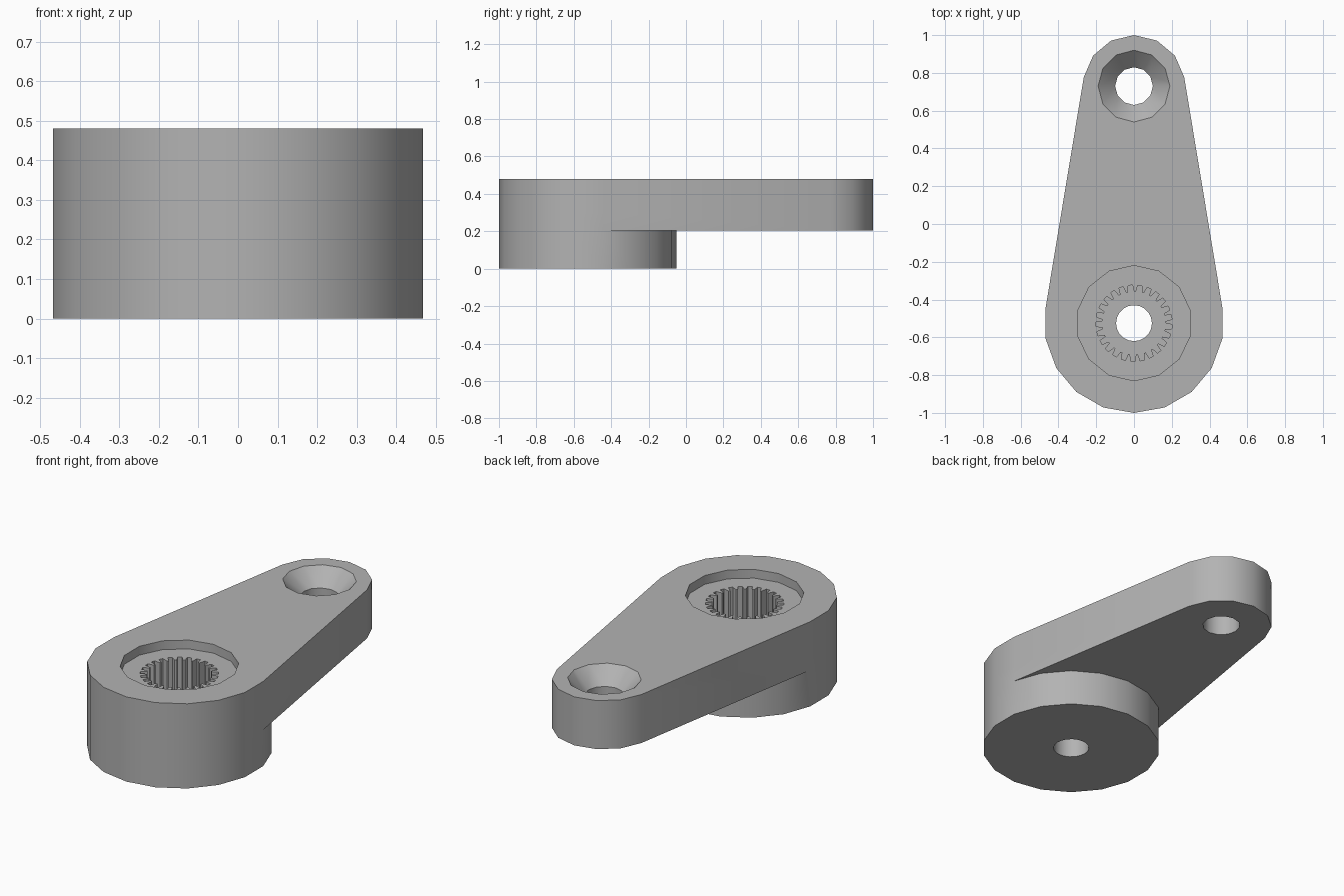
import bpy, bmesh
from math import sin, cos, radians, pi

old = bpy.data.objects.get("Cube")
if old:
    bpy.data.objects.remove(old, do_unlink=True)

HUB_Y, HUB_R = -0.525, 0.475
EYE_Y, EYE_R = 0.73, 0.27
TOP, UNDERSIDE = 0.48, 0.205

grey = bpy.data.materials.new("plain grey")
grey.use_nodes = True
grey.diffuse_color = (0.45, 0.45, 0.45, 1)
grey.node_tree.nodes["Principled BSDF"].inputs["Base Color"].default_value = (0.45, 0.45, 0.45, 1)


def arc(cy, r, start, end, steps):
    """Points along an arc centred on x = 0, angles in degrees."""
    angles = [radians(start + (end - start) * i / steps) for i in range(steps + 1)]
    return [(r * cos(a), cy + r * sin(a)) for a in angles]


def circle(cy, r, sides, start=0):
    return arc(cy, r, start, start + 360, sides)[:-1]


def loft(name, bottom, top, z0, z1):
    """Closed solid between two matching outlines."""
    bm = bmesh.new()
    low = [bm.verts.new((x, y, z0)) for x, y in bottom]
    high = [bm.verts.new((x, y, z1)) for x, y in top]
    bm.faces.new(low[::-1])
    bm.faces.new(high)
    n = len(low)
    for i in range(n):
        j = (i + 1) % n
        bm.faces.new((low[i], low[j], high[j], high[i]))
    bmesh.ops.recalc_face_normals(bm, faces=bm.faces)
    mesh = bpy.data.meshes.new(name)
    bm.to_mesh(mesh)
    bm.free()
    mesh.materials.append(grey)
    obj = bpy.data.objects.new(name, mesh)
    bpy.context.collection.objects.link(obj)
    return obj


def prism(name, outline, z0, z1):
    return loft(name, outline, outline, z0, z1)


def combine(body, tool, operation):
    """Apply a boolean and discard the tool."""
    tool.hide_render = True
    mod = body.modifiers.new(operation, 'BOOLEAN')
    mod.operation, mod.solver, mod.object = operation, 'EXACT', tool
    bpy.context.view_layer.objects.active = body
    bpy.ops.object.modifier_apply(modifier=mod.name)
    bpy.data.objects.remove(tool, do_unlink=True)


# Tapered arm with a wide hub end and a narrow eye end
outline = arc(EYE_Y, EYE_R, 10, 170, 6) + arc(HUB_Y, HUB_R, 170, 370, 10)
lever = prism("lever_arm", outline, UNDERSIDE, TOP)

# Hub boss reaching below the arm
boss = prism("hub_boss", circle(HUB_Y, HUB_R, 18, 10), 0, 0.3)
combine(lever, boss, 'UNION')

# Shallow recess and screw hole in the hub
combine(lever, prism("recess_cutter", circle(HUB_Y, 0.305, 14, 90), 0.43, 0.6), 'DIFFERENCE')
combine(lever, prism("screw_cutter", circle(HUB_Y, 0.095, 20), -0.1, 0.6), 'DIFFERENCE')

# Toothed socket
teeth = 25
socket = []
for i in range(teeth):
    for part, r in ((0, 0.167), (0.25, 0.167), (0.4, 0.202), (0.85, 0.202)):
        a = 2 * pi * (i + part) / teeth
        socket.append((r * cos(a), HUB_Y + r * sin(a)))
combine(lever, prism("socket_cutter", socket, 0.19, 0.5), 'DIFFERENCE')

# Countersunk hole in the eye end
combine(lever, prism("eye_cutter", circle(EYE_Y, 0.1, 12), 0.1, 0.6), 'DIFFERENCE')
sink = loft("countersink_cutter", circle(EYE_Y, 0.1, 12), circle(EYE_Y, 0.21, 12), TOP - 0.09, TOP + 0.02)
combine(lever, sink, 'DIFFERENCE')

# Smooth walls with crisp rims
bpy.ops.object.select_all(action='DESELECT')
lever.select_set(True)
bpy.context.view_layer.objects.active = lever
bpy.ops.object.shade_smooth_by_angle(angle=radians(40))
